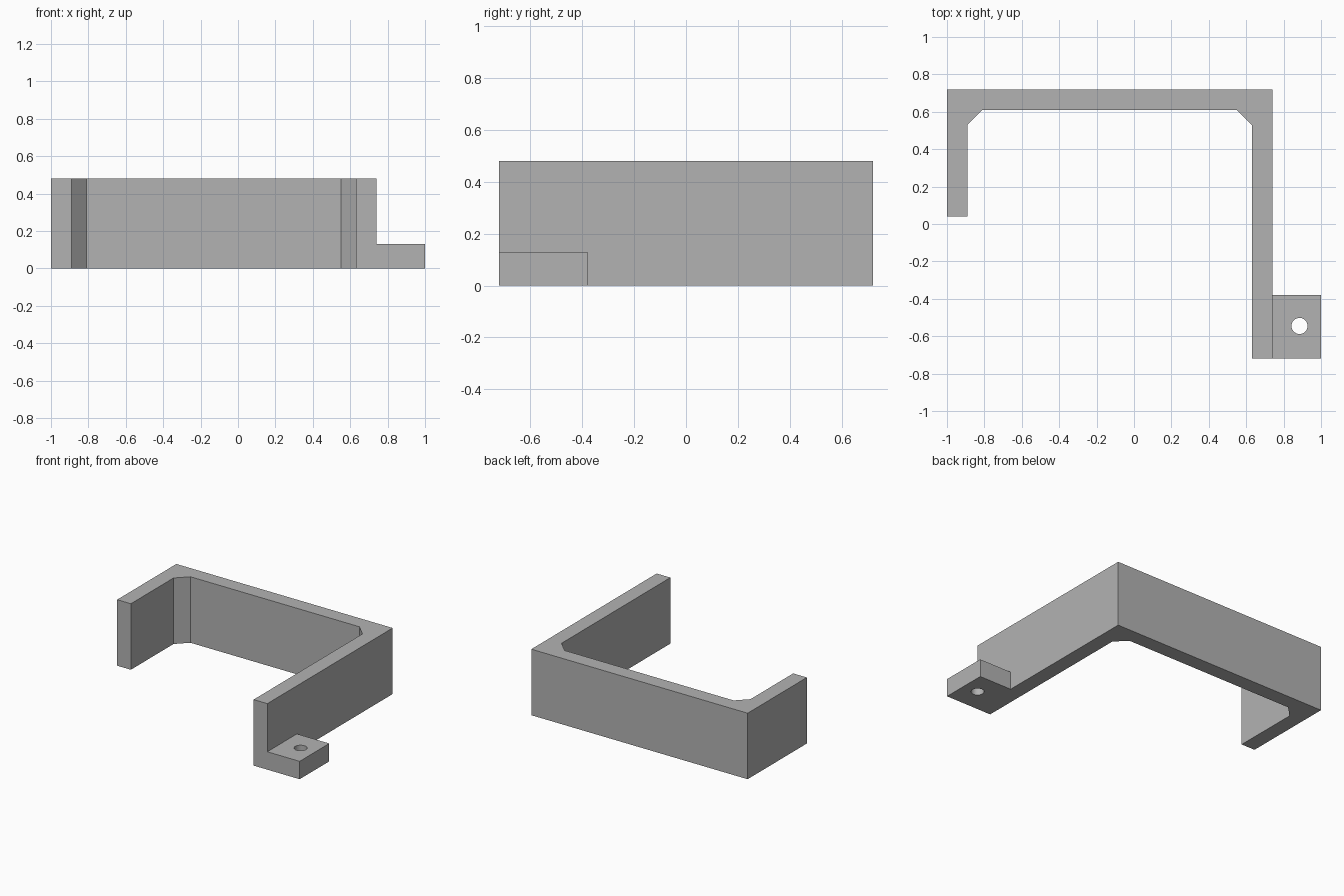
import bpy
import bmesh
from math import cos, sin, tau

cube = bpy.data.objects.get("Cube")
if cube:
    bpy.data.objects.remove(cube, do_unlink=True)

# Single grey material
grey = bpy.data.materials.new("plain grey")
grey.use_nodes = True
colour = (0.45, 0.45, 0.45, 1.0)
grey.diffuse_color = colour
grey.node_tree.nodes["Principled BSDF"].inputs["Base Color"].default_value = colour


def prism(name, outline, bottom, top):
    """Extrude a flat outline straight up."""
    bm = bmesh.new()
    base = bm.faces.new([bm.verts.new((x, y, bottom)) for x, y in outline])
    made = bmesh.ops.extrude_face_region(bm, geom=[base])["geom"]
    moved = [v for v in made if isinstance(v, bmesh.types.BMVert)]
    bmesh.ops.translate(bm, vec=(0, 0, top - bottom), verts=moved)
    bmesh.ops.recalc_face_normals(bm, faces=bm.faces)
    mesh = bpy.data.meshes.new(name)
    bm.to_mesh(mesh)
    bm.free()
    mesh.materials.append(grey)
    obj = bpy.data.objects.new(name, mesh)
    bpy.context.collection.objects.link(obj)
    return obj


def combine(target, helper, operation):
    """Apply a boolean, then discard the helper."""
    mod = target.modifiers.new(operation.lower(), "BOOLEAN")
    mod.operation = operation
    mod.solver = "EXACT"
    mod.object = helper
    bpy.context.view_layer.objects.active = target
    bpy.ops.object.modifier_apply(modifier=mod.name)
    bpy.data.objects.remove(helper, do_unlink=True)


# Walls: short arm, back and long arm with chamfered inner corners
left, right, front, back = -1.0, 0.74, -0.72, 0.72
wall, chamfer, arm_end = 0.11, 0.08, 0.04
in_left, in_right, in_back = left + wall, right - wall, back - wall
bracket = prism("bracket", [
    (left, arm_end), (in_left, arm_end),
    (in_left, in_back - chamfer), (in_left + chamfer, in_back),
    (in_right - chamfer, in_back), (in_right, in_back - chamfer),
    (in_right, front), (right, front), (right, back), (left, back),
], 0, 0.48)

# Mounting tab at the foot of the long arm, sunk into the wall
tab_start = right - wall / 2
tab = prism("mounting_tab", [(tab_start, front), (1, front),
                             (1, -0.38), (tab_start, -0.38)], 0, 0.13)
combine(bracket, tab, "UNION")

# Screw hole through the tab
sides = 32
circle = [(0.885 + 0.043 * cos(tau * i / sides),
           -0.545 + 0.043 * sin(tau * i / sides)) for i in range(sides)]
cutter = prism("screw_hole", circle, -0.1, 0.3)
cutter.hide_render = True
combine(bracket, cutter, "DIFFERENCE")

# Smooth the hole wall only
bpy.ops.object.select_all(action="DESELECT")
bracket.select_set(True)
bpy.context.view_layer.objects.active = bracket
bpy.ops.object.shade_smooth_by_angle(angle=0.4)
